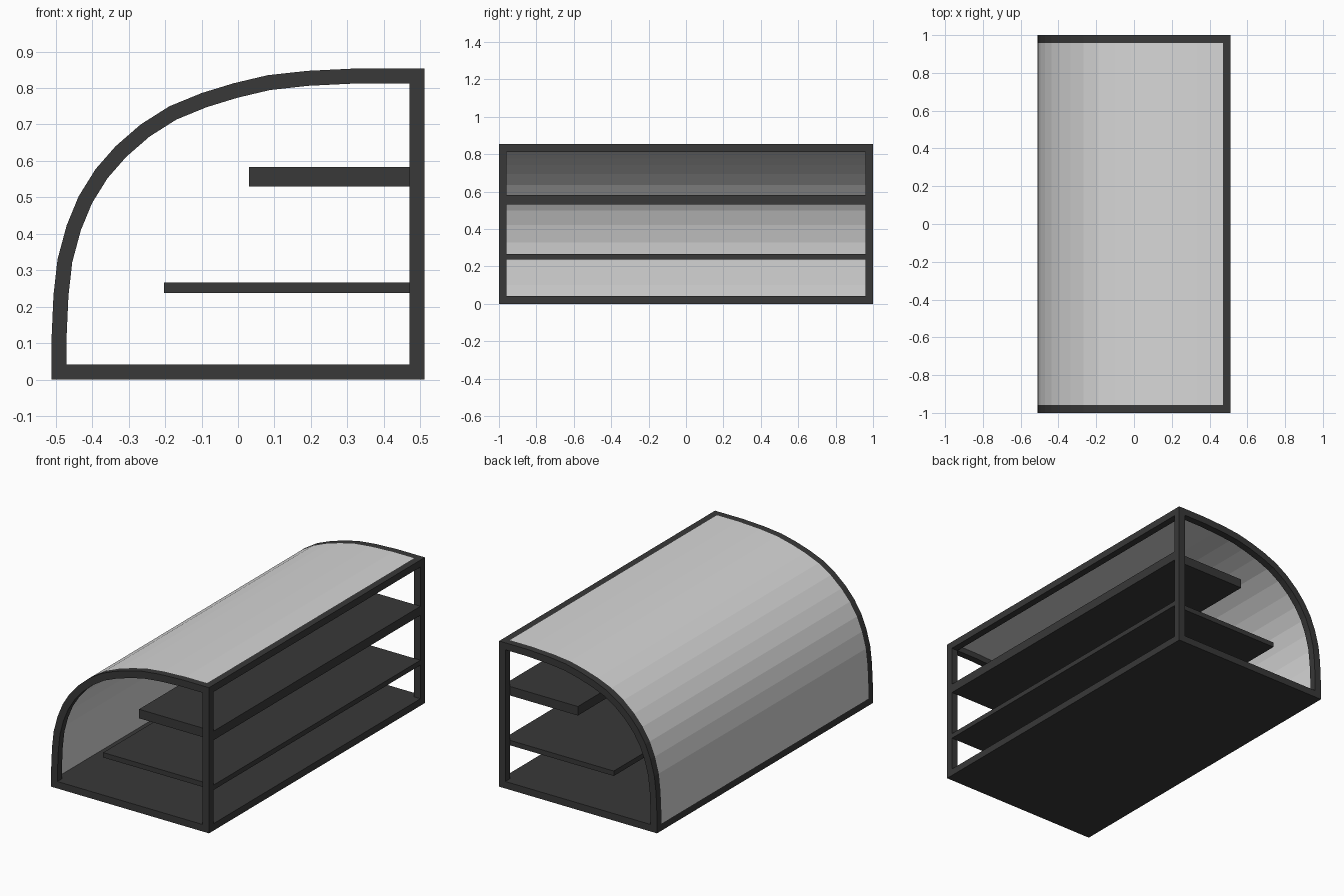
import bpy
import bmesh
from mathutils import Vector

cube = bpy.data.objects.get("Cube")
if cube:
    bpy.data.objects.remove(cube)

W, H, T = 0.512, 0.854, 0.041   # half width, height, frame thickness
INNER = 1 - T                   # half length between the end frames


def material(name, value):
    m = bpy.data.materials.new(name)
    m.use_nodes = True
    colour = (value, value, value, 1)
    m.diffuse_color = colour
    m.node_tree.nodes["Principled BSDF"].inputs["Base Color"].default_value = colour
    return m


charcoal = material("charcoal frame", 0.04)
pale = material("pale grey canopy", 0.68)


def extrude(name, loop, y0, y1, mat):
    """Sweep a closed x-z outline, given as pairs of outer and inner points, along y."""
    outer, inner = loop
    bm = bmesh.new()
    rings = [[bm.verts.new((p[0], y, p[1])) for p in side]
             for y in (y0, y1) for side in (outer, inner)]
    a, b, c, d = rings
    n = len(outer)
    for i in range(n - 1):
        j = i + 1
        for q in ((a, b), (c, d), (a, c), (b, d)):
            bm.faces.new((q[0][i], q[0][j], q[1][j], q[1][i]))
    for i in (0, n - 1):
        bm.faces.new((a[i], b[i], d[i], c[i]))
    bmesh.ops.recalc_face_normals(bm, faces=bm.faces)
    me = bpy.data.meshes.new(name)
    bm.to_mesh(me)
    bm.free()
    me.materials.append(mat)
    ob = bpy.data.objects.new(name, me)
    bpy.context.collection.objects.link(ob)
    return ob


def box(name, x0, x1, y0, y1, z0, z1):
    return extrude(name, ([(x0, z0), (x1, z0)], [(x0, z1), (x1, z1)]), y0, y1, charcoal)


def offset(path, dist):
    """Move an open path to its right side with mitred corners."""
    pts = [Vector(p) for p in path]
    result = []
    for i, p in enumerate(pts):
        before = (p - pts[i - 1]).normalized() if i else None
        after = (pts[i + 1] - p).normalized() if i < len(pts) - 1 else None
        before, after = before or after, after or before
        normal = Vector((before.y + after.y, -before.x - after.x)).normalized()
        result.append(p + normal * dist / normal.dot(Vector((after.y, -after.x))))
    return result


# Curved outline from the lower edge up to the top rail
arch = [(-W, T), (-W, 0.10), (-0.506, 0.233), (-0.495, 0.33), (-0.47, 0.423),
        (-0.437, 0.503), (-0.391, 0.577), (-0.336, 0.64), (-0.267, 0.70),
        (-0.188, 0.75), (-0.10, 0.786), (-0.012, 0.813), (0.081, 0.835),
        (0.19, 0.847), (0.333, H), (W - T, H)]

# End frames: arched rib and upright post
for label, y0, y1 in (("front", -1, -INNER), ("back", INNER, 1)):
    extrude(label + "_arched_rib", (arch, offset(arch, T)), y0, y1, charcoal)
    box(label + "_post", W - T, W, y0, y1, T, H)

# Canopy sheet between the ribs
extrude("curved_canopy", (arch, offset(arch, 0.008)), -INNER, INNER, pale)

# Floor, top rail and shelves
box("floor", -W, W, -1, 1, 0, T)
box("top_rail", W - T, W, -INNER, INNER, H - T, H)
box("upper_shelf", 0.03, W, -INNER, INNER, 0.53, 0.583)
box("lower_shelf", -0.203, W, -INNER, INNER, 0.238, 0.267)
